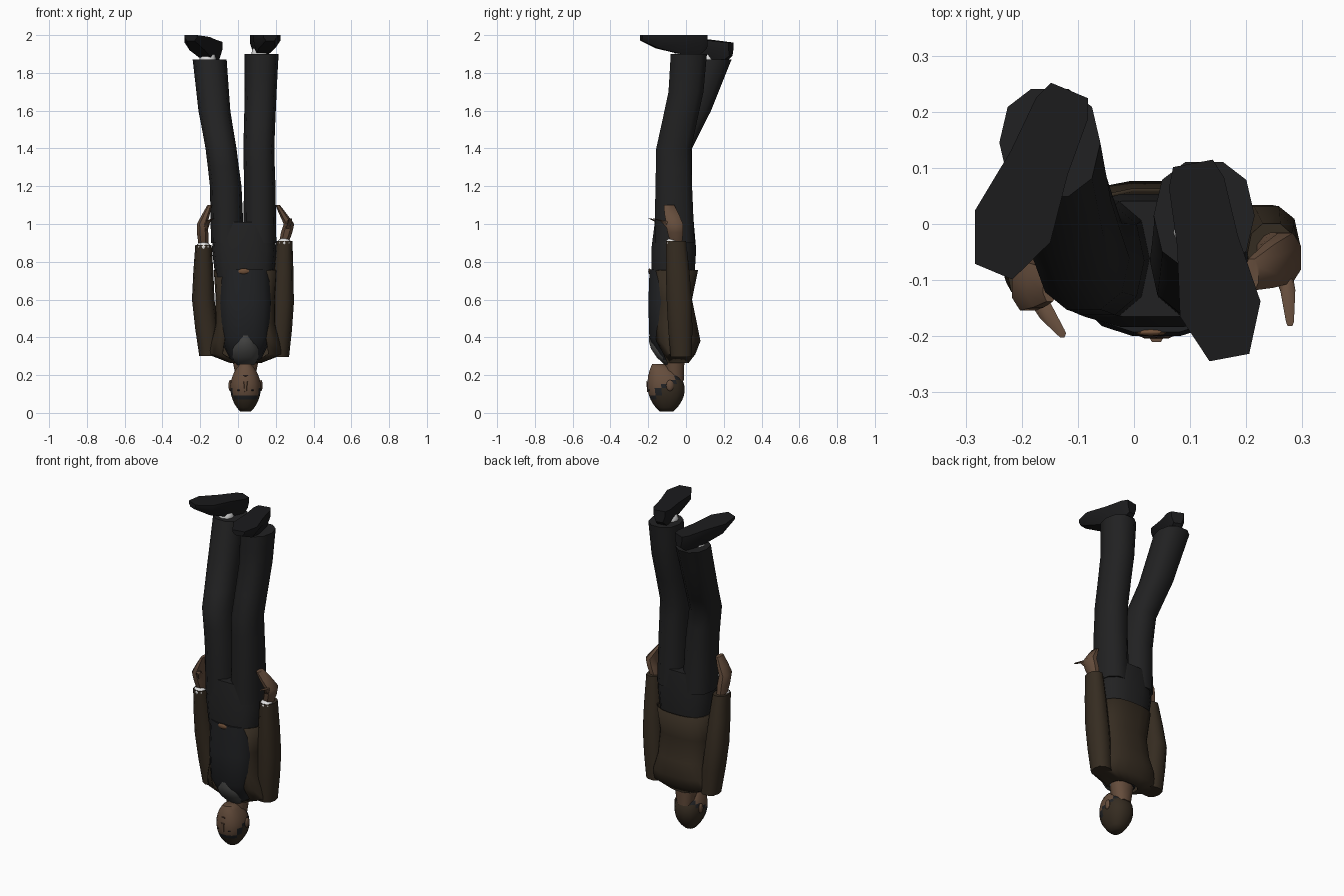
import bpy, bmesh
from math import sin, cos, pi, radians, copysign
from mathutils import Vector

default_cube = bpy.data.objects.get("Cube")
if default_cube:
    bpy.data.objects.remove(default_cube, do_unlink=True)


def material(name, red, green, blue):
    mat = bpy.data.materials.new(name)
    mat.use_nodes = True
    mat.diffuse_color = (red, green, blue, 1)
    shader = mat.node_tree.nodes["Principled BSDF"]
    shader.inputs["Base Color"].default_value = mat.diffuse_color
    shader.inputs["Roughness"].default_value = .8
    return mat


SKIN = material("skin brown", .13, .074, .045)
JACKET = material("jacket brown", .036, .025, .015)
TROUSER = material("trouser black", .0155, .0155, .016)
SHIRT = material("shirt charcoal", .015, .016, .018)
SHOE = material("shoe black", .011, .011, .012)
COLLAR = material("collar grey", .06, .06, .058)
WHITE = material("white cloth", .75, .75, .75)
LIP = material("lip brown", .06, .03, .02)
BUCKLE = material("buckle bronze", .16, .08, .04)


def finish(name, bm, materials, angle=50):
    """Turn a bmesh into a smooth-shaded object with sharp creases."""
    bmesh.ops.recalc_face_normals(bm, faces=bm.faces[:])
    mesh = bpy.data.meshes.new(name)
    bm.to_mesh(mesh)
    bm.free()
    for mat in materials:
        mesh.materials.append(mat)
    part = bpy.data.objects.new(name, mesh)
    bpy.context.collection.objects.link(part)
    bpy.ops.object.select_all(action="DESELECT")
    part.select_set(True)
    bpy.context.view_layer.objects.active = part
    bpy.ops.object.shade_smooth_by_angle(angle=radians(angle))
    return part


def bridge(rings, closed=True):
    """Join successive rings of points; closed rings are also capped."""
    bm = bmesh.new()
    loops = [[bm.verts.new(point) for point in ring] for ring in rings]
    count = len(loops[0])
    for low, high in zip(loops, loops[1:]):
        for i in range(count if closed else count - 1):
            j = (i + 1) % count
            bm.faces.new((low[i], low[j], high[j], high[i]))
    if closed:
        bm.faces.new(loops[0])
        bm.faces.new(loops[-1])
    return bm


def rounded(value, power):
    return copysign(abs(value) ** power, value)


def oval(centre, width, depth, sides=10, power=.85, gap=None):
    """Level rounded-box ring; a gap in degrees leaves its front open."""
    ring = []
    for i in range(sides):
        if gap is None:
            angle = 2 * pi * (i + .5) / sides - pi / 2
        else:
            angle = radians(gap - 90 + (360 - 2 * gap) * i / (sides - 1))
        offset = Vector((width * rounded(cos(angle), power),
                         depth * rounded(sin(angle), power), 0))
        ring.append(Vector(centre) + offset)
    return ring


def tube(name, mat, stops, width, depth, bulge=0, sides=10, power=.85):
    """Sweep an oval through the stops, tapering and bulging midway."""
    stops = [Vector(stop) for stop in stops]
    path = [stops[0]]
    for start, end in zip(stops, stops[1:]):
        path += [(start + end) / 2, end]
    rings = []
    for i, centre in enumerate(path):
        t = i / (len(path) - 1)
        swell = 1 + bulge * sin(pi * t)
        size = [(a + (b - a) * t) * swell for a, b in (width, depth)]
        rings.append(oval(centre, *size, sides=sides, power=power))
    return finish(name, bridge(rings), [mat])


def ball(name, mat, centre, size):
    """Small low-poly ellipsoid for details."""
    bm = bmesh.new()
    bmesh.ops.create_uvsphere(bm, u_segments=8, v_segments=6, radius=1)
    bmesh.ops.scale(bm, vec=size, verts=bm.verts)
    bmesh.ops.translate(bm, vec=centre, verts=bm.verts)
    return finish(name, bm, [mat])


# Trousers and socks
tube("trouser_hips", TROUSER, [(.035, -.068, .72), (.03, -.062, 1.01)],
     width=(.155, .155), depth=(.115, .105), bulge=.1, sides=14, power=.75)


def leg(tag, hip, thigh, knee, shin, cuff):
    tube(tag + "_trouser_leg", TROUSER, [hip, thigh, knee, shin, cuff],
         width=(.088, .09), depth=(.11, .1), bulge=-.08)
    ball(tag + "_sock", WHITE, Vector(cuff) - Vector((.01, .03, 0)), (.045, .045, .05))


leg("left", hip=(.115, -.06, .9), thigh=(.115, -.065, 1.2), knee=(.11, -.065, 1.4),
    shin=(.12, 0, 1.7), cuff=(.125, .015, 1.9))
leg("right", hip=(-.055, -.06, .9), thigh=(-.065, -.065, 1.2), knee=(-.09, -.06, 1.4),
    shin=(-.125, .04, 1.6), cuff=(-.15, .145, 1.87))


# Shoes: flat-soled sections from heel to toe, sole upward
def shoe(tag, heel, toe):
    heel, toe = Vector(heel), Vector(toe)
    run = toe - heel
    across = Vector((-run.y, run.x, 0)).normalized()
    half = ((1, 0), (1, .4), (.6, 1))
    outline = [*half, *((-u, drop) for u, drop in reversed(half))]
    rings = []
    for along, width, height in ((0, .036, .07), (.1, .05, .1), (.4, .055, .1),
                                 (.75, .073, .07), (1, .036, .03)):
        middle = heel + run * along
        rings.append([middle + across * width * u - Vector((0, 0, height * drop))
                      for u, drop in outline])
    finish(tag + "_shoe", bridge(rings), [SHOE], angle=40)


shoe("left", heel=(.105, .108, 2), toe=(.17, -.238, 2))
shoe("right", heel=(-.115, .238, 1.96), toe=(-.25, -.085, 2))

# Shirt, collar and belt buckle
tube("shirt", SHIRT, [(.04, -.07, .28), (.04, -.09, .4), (.04, -.09, .76)],
     width=(.08, .135), depth=(.065, .105), bulge=.25, sides=14, power=.8)
tube("collar", COLLAR, [(.04, -.07, .25), (.04, -.11, .34), (.04, -.16, .42)],
     width=(.05, .025), depth=(.04, .035), bulge=1.1)
ball("belt_buckle", BUCKLE, (.03, -.193, .75), (.03, .007, .015))

# Open jacket from hem to neck
jacket_rings = [oval((.04, y, z), width, depth, sides=16, power=.78, gap=32)
                for z, y, width, depth in ((.755, -.057, .168, .122), (.6, -.067, .158, .1),
                                           (.47, -.06, .16, .12), (.38, -.047, .185, .125),
                                           (.31, -.04, .2, .09), (.265, -.045, .085, .06))]
jacket = finish("jacket", bridge(jacket_rings, closed=False), [JACKET])
jacket.modifiers.new("cloth", "SOLIDIFY").thickness = .006


# Arms: sleeve, shirt cuff, hand and thumb
def arm(tag, shoulder, elbow, wrist, knuckle, fingertip, thumb_tip):
    wrist, knuckle = Vector(wrist), Vector(knuckle)
    tube(tag + "_sleeve", JACKET, [shoulder, elbow, wrist],
         width=(.055, .043), depth=(.058, .056), bulge=.22)
    ball(tag + "_cuff", WHITE, wrist - Vector((0, .02, .01)), (.038, .037, .026))
    tube(tag + "_hand", SKIN, [wrist, knuckle, fingertip],
         width=(.028, .013), depth=(.035, .03), bulge=.45, sides=8)
    tube(tag + "_thumb", SKIN, [wrist.lerp(knuckle, .5), knuckle.lerp(thumb_tip, .5), thumb_tip],
         width=(.02, .007), depth=(.03, .008), sides=6)


arm("left", shoulder=(.215, -.025, .295), elbow=(.236, -.035, .58), wrist=(.245, -.053, .91),
    knuckle=(.27, -.06, 1), fingertip=(.21, -.09, 1.1), thumb_tip=(.278, -.175, 1.03))
arm("right", shoulder=(-.15, -.025, .3), elbow=(-.184, -.04, .6), wrist=(-.183, -.085, .89),
    knuckle=(-.19, -.11, 1), fingertip=(-.15, -.11, 1.1), thumb_tip=(-.128, -.195, 1.03))

# Neck and head: face, hairline band and crown split along a slanted line
tube("neck", SKIN, [(.04, -.06, .17), (.04, -.06, .31)], width=(.048, .075), depth=(.05, .055))
head_rings = []
for i in range(13):
    t = i / 12
    swell = sin(pi * (.06 + .88 * t)) ** .6
    middle = (.04, -.103 - .04 * t ** 4, .008 + .25 * t)
    head_rings.append(oval(middle, .082 * swell, .1 * swell, sides=16))
head = bridge(head_rings)
for face in head.faces:
    spot = face.calc_center_median()
    above = spot.z - .07 - (spot.y + .2) * .82
    face.material_index = 0 if above > .01 else 1 if above > -.02 else 2
finish("head", head, [SKIN, SHIRT, JACKET])

# Face features and ears
tube("nose", SKIN, [(.04, -.198, .11), (.04, -.2, .165)],
     width=(.007, .014), depth=(.008, .012), sides=6)
ball("mouth", LIP, (.04, -.196, .197), (.02, .006, .005))
for tag, side in (("left", 1), ("right", -1)):
    ball(tag + "_eye", SHIRT, (.04 + side * .034, -.194, .12), (.011, .005, .004))
    ball(tag + "_ear", SKIN, (.04 + side * .081, -.085, .145), (.01, .02, .03))
